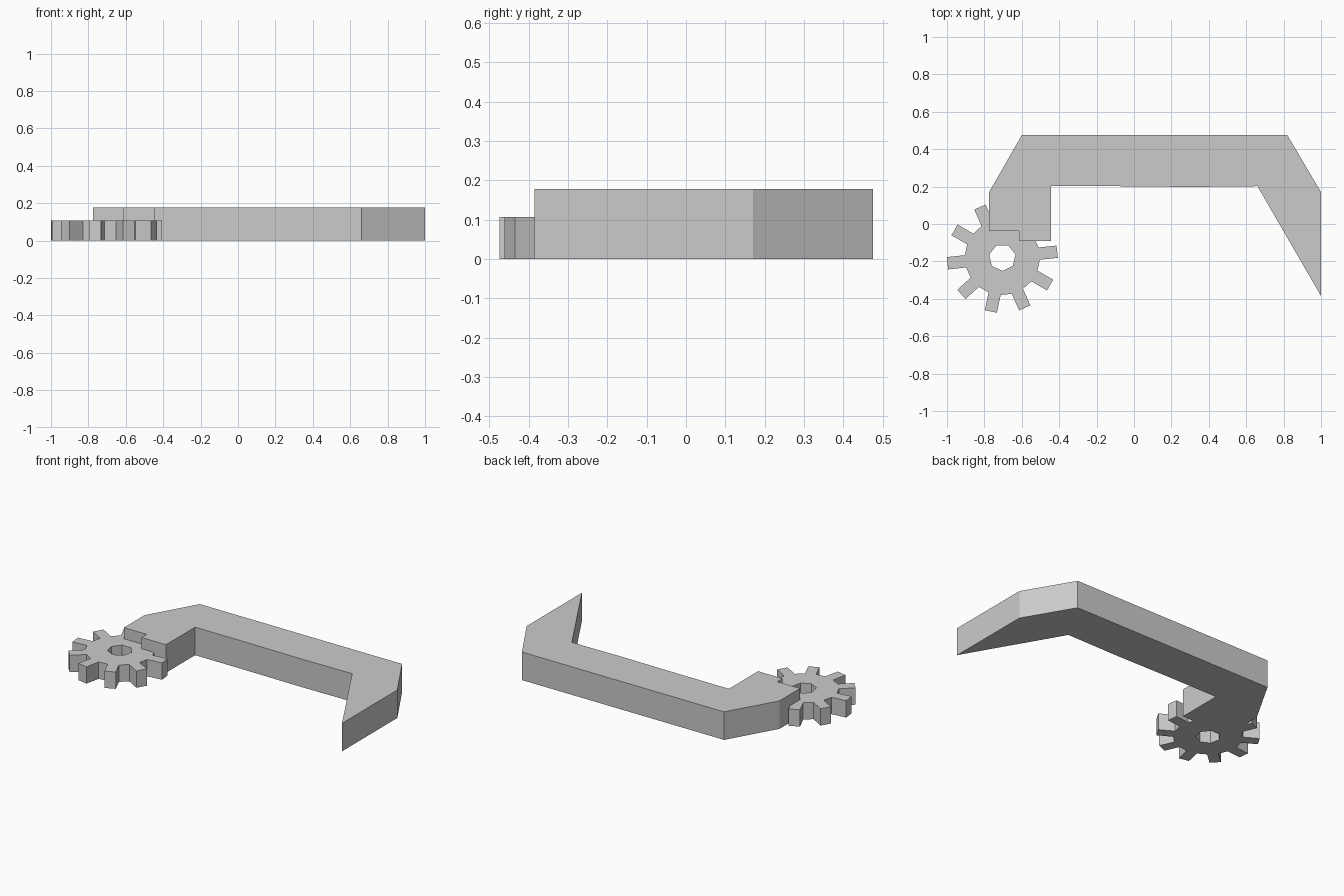
import bpy, bmesh, math
from mathutils import Vector, Matrix

cube = bpy.data.objects.get("Cube")
if cube:
    bpy.data.objects.remove(cube, do_unlink=True)

grey = bpy.data.materials.new("plain grey")
grey.use_nodes = True
colour = (0.6, 0.6, 0.6, 1)
grey.diffuse_color = colour
grey.node_tree.nodes["Principled BSDF"].inputs["Base Color"].default_value = colour


def prism(name, outlines, height):
    """Closed flat slab from z = 0 to height; outlines after the first are holes."""
    bm = bmesh.new()
    caps = ([], [])
    for outline in outlines:
        low, high = ([bm.verts.new((p[0], p[1], z)) for p in outline] for z in (0, height))
        n = len(outline)
        for i in range(n):
            j = (i + 1) % n
            bm.faces.new((low[i], low[j], high[j], high[i]))
            for cap, ring in zip(caps, (low, high)):
                cap.append(bm.edges.get((ring[i], ring[j])))
    for cap in caps:
        bmesh.ops.triangle_fill(bm, edges=cap, use_beauty=True, normal=(0, 0, 1))
    bmesh.ops.recalc_face_normals(bm, faces=bm.faces)
    mesh = bpy.data.meshes.new(name)
    bm.to_mesh(mesh)
    bm.free()
    mesh.materials.append(grey)
    obj = bpy.data.objects.new(name, mesh)
    bpy.context.collection.objects.link(obj)
    return obj


# Bent arm with a stepped end on one side and a pointed claw on the other
prism("bent_arm", [[
    (-0.775, 0.17), (-0.775, -0.037), (-0.615, -0.037), (-0.615, -0.09),
    (-0.443, -0.09), (-0.443, 0.202), (-0.09, 0.202), (0.305, 0.198),
    (0.66, 0.202), (1.0, -0.385), (1.0, 0.17), (0.82, 0.475), (-0.6, 0.475),
]], 0.178)

# Gear: straight-sided teeth around a hub
teeth = 10
root, tip, half = 0.198, 0.295, 0.033
tooth = [Vector((r, s)) for r, s in ((root, -half), (tip, -half), (tip, half), (root, half))]
rim = []
for i in range(teeth):
    turn = Matrix.Rotation(math.radians(6) + math.tau * i / teeth, 2)
    rim += [turn @ p for p in tooth]

# Seven-sided axle hole with a corner pointing to the front
sides = 7
hole = [Vector((0.072 * math.sin(a), -0.072 * math.cos(a)))
        for a in (math.tau * i / sides for i in range(sides))]

gear = prism("gear", [rim, hole], 0.107)
gear.location = (-0.704, -0.179, 0)
